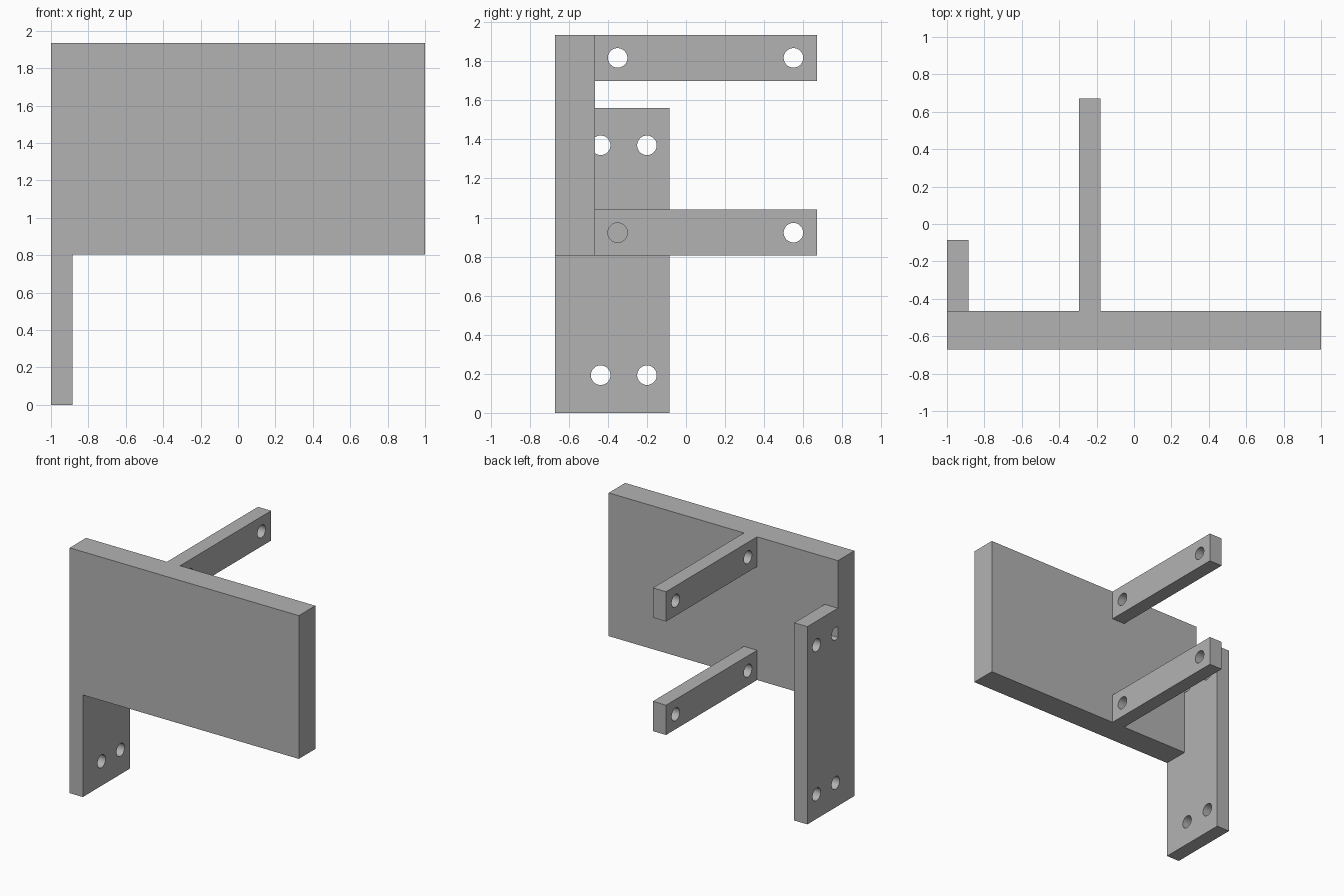
import bpy
from math import pi

cube = bpy.data.objects.get("Cube")
if cube:
    bpy.data.objects.remove(cube, do_unlink=True)

# Plain grey finish
grey = bpy.data.materials.new("plain_grey")
grey.use_nodes = True
colour = (0.45, 0.45, 0.45, 1)
grey.diffuse_color = colour
grey.node_tree.nodes["Principled BSDF"].inputs["Base Color"].default_value = colour

HOLE_RADIUS = 0.05


def block(name, x, y, z):
    """Box spanning the given (low, high) ranges."""
    bpy.ops.mesh.primitive_cube_add(size=1)
    ob = bpy.context.object
    ob.name = name
    for v in ob.data.vertices:
        v.co = [lo + (c + 0.5) * (hi - lo) for c, (lo, hi) in zip(v.co, (x, y, z))]
    ob.data.materials.append(grey)
    return ob


def combine(ob, tool, operation):
    """Apply a boolean with the tool, then discard the tool."""
    mod = ob.modifiers.new(operation.lower(), "BOOLEAN")
    mod.operation, mod.object, mod.solver = operation, tool, "EXACT"
    bpy.context.view_layer.objects.active = ob
    bpy.ops.object.modifier_apply(modifier=mod.name)
    bpy.data.objects.remove(tool, do_unlink=True)


def drill(ob, x, y, z):
    """Round hole running along x."""
    bpy.ops.mesh.primitive_cylinder_add(vertices=48, radius=HOLE_RADIUS, depth=0.3,
                                        location=(x, y, z), rotation=(0, pi / 2, 0))
    cutter = bpy.context.object
    cutter.hide_render = True
    cutter.data.materials.append(grey)
    combine(ob, cutter, "DIFFERENCE")


# Side leg with four mounting holes
leg = block("side_leg", (-1, -0.885), (-0.67, -0.085), (0, 1.56))
for y in (-0.437, -0.2):
    for z in (0.193, 1.37):
        drill(leg, -0.94, y, z)

# Two rear arms, each with a hole near both ends
arms = []
for name, z in (("lower_arm", (0.805, 1.04)), ("upper_arm", (1.7, 1.935))):
    arm = block(name, (-0.295, -0.18), (-0.57, 0.67), z)
    for y in (-0.35, 0.55):
        drill(arm, -0.2375, y, sum(z) / 2)
    arms.append(arm)

# Front panel, which fills whatever the leg holes overlap
bracket = block("panel_bracket", (-1, 1), (-0.67, -0.465), (0.805, 1.935))
for part in [leg] + arms:
    combine(bracket, part, "UNION")

# Smooth hole walls, crisp edges
bpy.ops.object.select_all(action="DESELECT")
bracket.select_set(True)
bpy.context.view_layer.objects.active = bracket
bpy.ops.object.shade_smooth_by_angle(angle=pi / 6)
